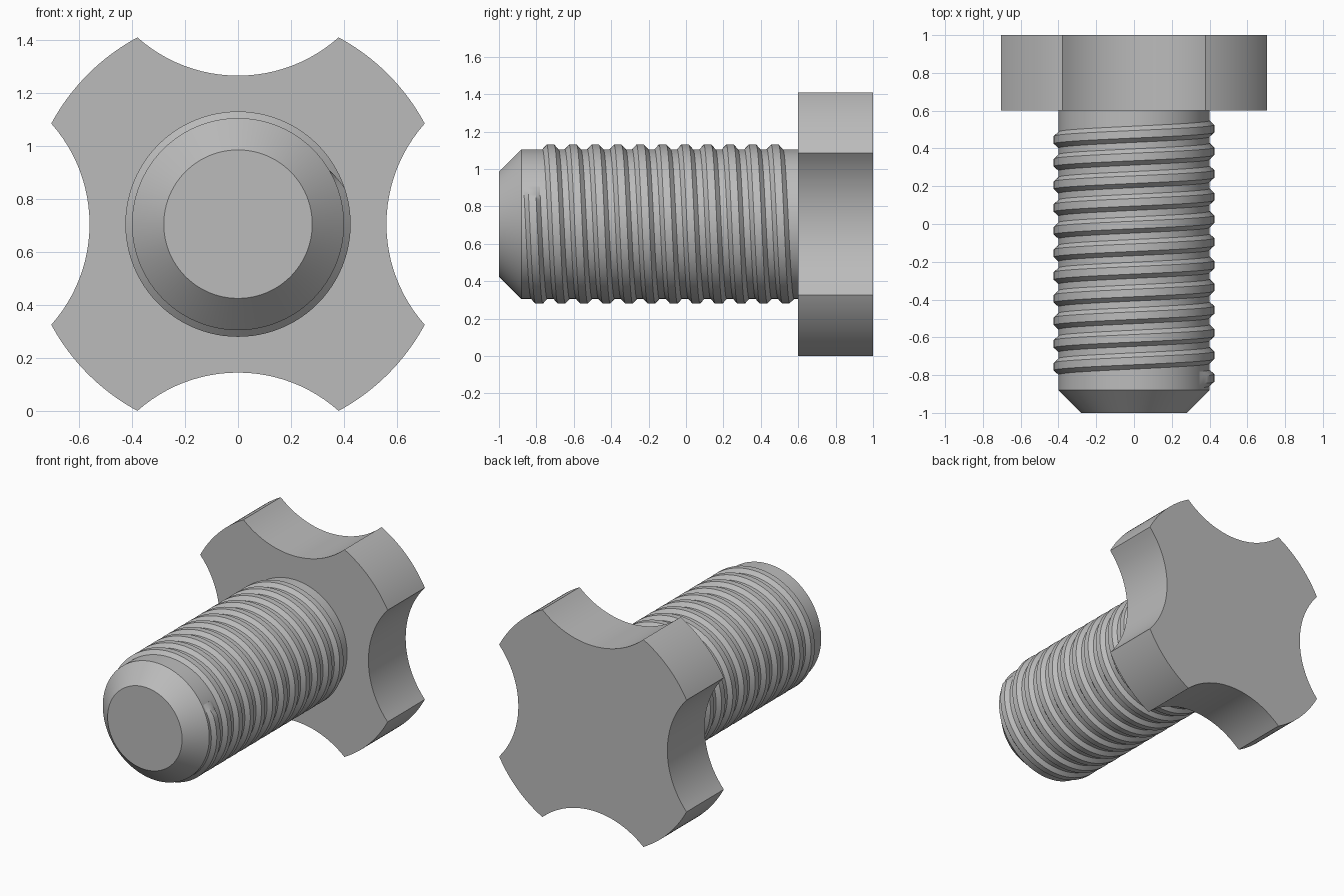
import bpy, bmesh
from math import pi, cos, sin, atan2, radians

if "Cube" in bpy.data.objects:
    bpy.data.objects.remove(bpy.data.objects["Cube"])

AXIS_Z = 0.705
ROOT, CREST = 0.4, 0.425

steel = bpy.data.materials.new("plain grey")
steel.use_nodes = True
GREY = (0.5, 0.5, 0.5, 1)
steel.diffuse_color = GREY
steel.node_tree.nodes["Principled BSDF"].inputs["Base Color"].default_value = GREY


def bridge_rings(name, rings, closed_loop=True):
    """Skin a list of equally long closed rings and cap both ends."""
    bm = bmesh.new()
    loops = [[bm.verts.new(p) for p in ring] for ring in rings]
    n = len(loops[0])
    for a, b in zip(loops, loops[1:]):
        for i in range(n):
            j = (i + 1) % n
            bm.faces.new((a[i], a[j], b[j], b[i]))
    bm.faces.new(loops[0])
    bm.faces.new(loops[-1])
    bmesh.ops.recalc_face_normals(bm, faces=bm.faces)
    mesh = bpy.data.meshes.new(name)
    bm.to_mesh(mesh)
    bm.free()
    mesh.materials.append(steel)
    for face in mesh.polygons:
        face.use_smooth = True
    mesh.set_sharp_from_angle(angle=radians(30))
    obj = bpy.data.objects.new(name, mesh)
    obj.location.z = AXIS_Z
    bpy.context.collection.objects.link(obj)
    return obj


# Knob head: a disc with four round scallops
def knob_outline(steps=24):
    radius, centre, scoop = 0.8, 1.131, 0.571
    z = (centre**2 + radius**2 - scoop**2) / (2 * centre)
    x = (radius**2 - z**2) ** 0.5
    half = atan2(x, centre - z)      # half angle of a scallop
    edge = atan2(x, z)               # where the rim begins
    quarter = []
    for i in range(steps):
        t = -half + 2 * half * i / steps
        quarter.append((scoop * sin(t), centre - scoop * cos(t)))
    for i in range(steps):
        t = edge + (pi / 2 - 2 * edge) * i / steps
        quarter.append((radius * sin(t), radius * cos(t)))
    outline = []
    for q in range(4):
        c, s = cos(q * pi / 2), sin(q * pi / 2)
        outline += [(x * c + z * s, z * c - x * s) for x, z in quarter]
    return outline


outline = knob_outline()
bridge_rings("knob_head", [[(x, y, z) for x, z in outline] for y in (0.6, 1.0)])


# Shaft with a chamfered tip
def circle(radius, y, steps=96):
    return [(radius * cos(2 * pi * i / steps), y, radius * sin(2 * pi * i / steps))
            for i in range(steps)]


bridge_rings("shaft", [circle(r, y) for r, y in
                       ((0.28, -1), (ROOT, -0.88), (ROOT, 0.62))])

# Helical thread ridge, fading out at both ends
PITCH, TURNS, PER_TURN = 0.12, 11.36, 96
START_ANGLE, START_Y = radians(30), -0.825
FOOT, FLAT, SUNK = 0.043, 0.02, 0.01
count = int(TURNS * PER_TURN)
sections = []
for i in range(count + 1):
    angle = START_ANGLE - 2 * pi * i / PER_TURN
    y = START_Y + PITCH * i / PER_TURN
    fade = min(1, i / 3, (count - i) / 3)
    top = ROOT + 0.001 + (CREST - ROOT - 0.001) * fade
    profile = ((ROOT - SUNK, -FOOT), (ROOT, -FOOT), (top, -FLAT),
               (top, FLAT), (ROOT, FOOT), (ROOT - SUNK, FOOT))
    sections.append([(r * cos(angle), y + d, r * sin(angle)) for r, d in profile])
bridge_rings("screw_thread", sections)
